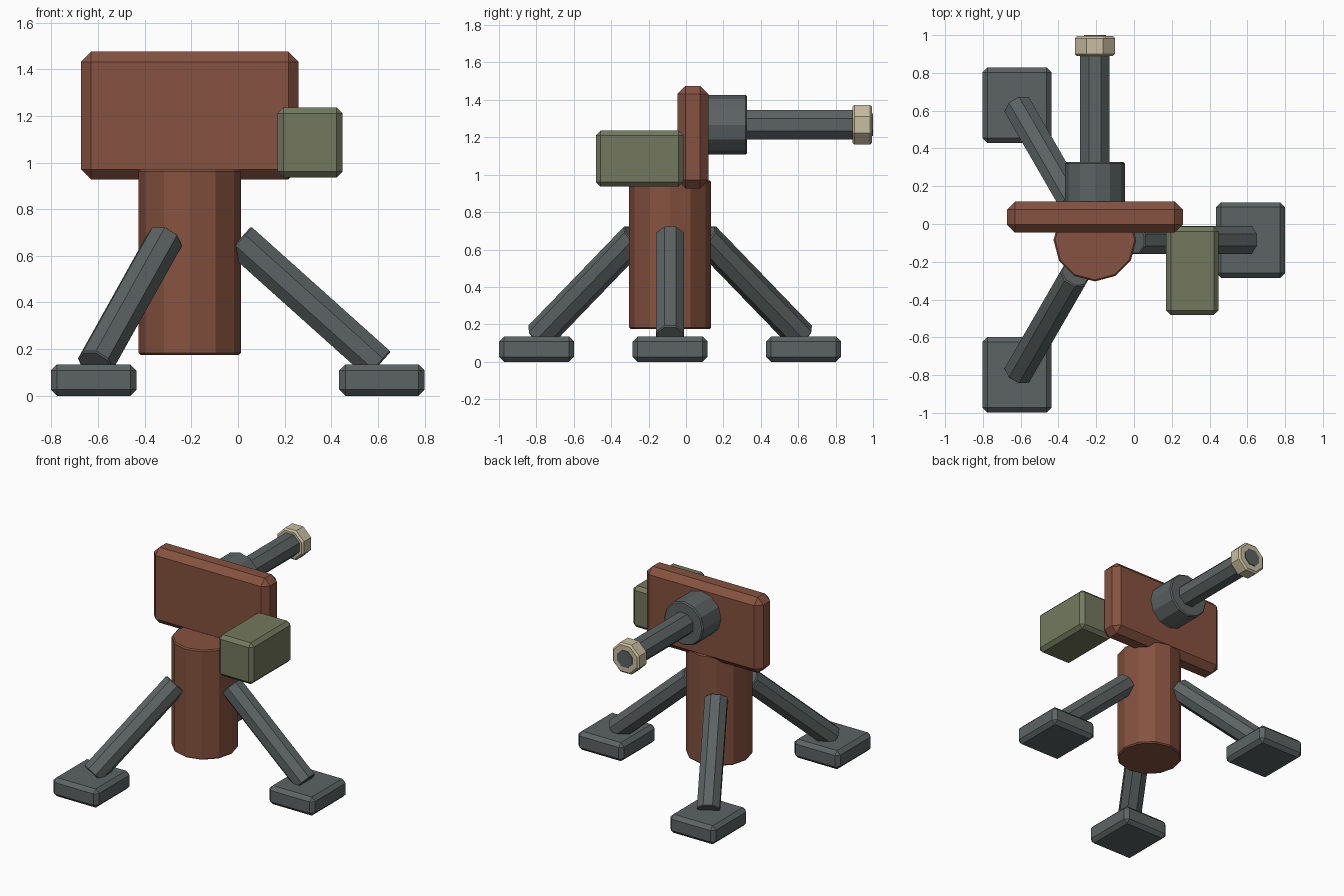
import bpy, bmesh, math
from mathutils import Vector, Matrix

if "Cube" in bpy.data.objects:
    bpy.data.objects.remove(bpy.data.objects["Cube"])


def material(name, rgb):
    m = bpy.data.materials.new(name)
    m.diffuse_color = (*rgb, 1)
    m.use_nodes = True
    m.node_tree.nodes["Principled BSDF"].inputs["Base Color"].default_value = m.diffuse_color
    return m


RUST = material("rust brown", (0.235, 0.084, 0.05))
GREY = material("gunmetal grey", (0.107, 0.127, 0.124))
OLIVE = material("olive green", (0.174, 0.191, 0.112))
CREAM = material("pale cream", (0.578, 0.515, 0.352))


def finish(name, bm, mat, bevel):
    bmesh.ops.recalc_face_normals(bm, faces=bm.faces)
    me = bpy.data.meshes.new(name)
    bm.to_mesh(me)
    bm.free()
    me.materials.append(mat)
    ob = bpy.data.objects.new(name, me)
    bpy.context.collection.objects.link(ob)
    if bevel:
        mod = ob.modifiers.new("bevel", 'BEVEL')
        mod.width = bevel
        mod.segments = 1
        mod.limit_method = 'ANGLE'
        mod.angle_limit = math.radians(60)
    return ob


def box(name, centre, size, mat, bevel):
    bm = bmesh.new()
    bmesh.ops.create_cube(bm, size=1)
    for v in bm.verts:
        v.co = Vector(a * b for a, b in zip(v.co, size)) + Vector(centre)
    return finish(name, bm, mat, bevel)


def rod(name, start, end, apothem, sides, mat, bevel=0.006, flat=True):
    """Prism between two points; flat puts a face, not an edge, on top."""
    start, end = Vector(start), Vector(end)
    d = (end - start).normalized()
    ref = Vector((0, 0, 1)) if abs(d.z) < 0.99 else Vector((0, 1, 0))
    side = d.cross(ref).normalized()
    up = side.cross(d)
    r = apothem / math.cos(math.pi / sides) if flat else apothem
    phase = math.pi / sides if flat else 0
    bm = bmesh.new()
    rings = []
    for p in (start, end):
        ring = []
        for i in range(sides):
            a = phase + 2 * math.pi * i / sides
            ring.append(bm.verts.new(p + (side * math.sin(a) + up * math.cos(a)) * r))
        rings.append(ring)
        bm.faces.new(ring)
    for i in range(sides):
        j = (i + 1) % sides
        bm.faces.new((rings[0][i], rings[0][j], rings[1][j], rings[1][i]))
    return finish(name, bm, mat, bevel)


CX, CY = -0.207, -0.085

# Central column
rod("column", (CX, CY, 0.175), (CX, CY, 0.97), 0.219, 12, RUST, 0.008, flat=False)

# Three legs with foot pads
for i in range(3):
    a = math.radians(120 * i)
    c, s = math.cos(a), math.sin(a)
    rod(f"leg_{i + 1}", (CX + 0.213 * c, CY + 0.213 * s, 0.67),
        (CX + 0.812 * c, CY + 0.812 * s, 0.133), 0.075, 8, GREY)
    box(f"foot_{i + 1}", (CX + 0.824 * c, CY + 0.824 * s, 0.0675),
        (0.366, 0.4, 0.135), GREY, 0.026)

# Shield plate and side ammunition box
box("shield", (CX, 0.037, 1.201), (0.933, 0.165, 0.549), RUST, 0.044)
box("ammo_box", (0.309, -0.248, 1.086), (0.278, 0.468, 0.3), OLIVE, 0.025)

# Barrel assembly along +y
BZ = 1.267
rod("barrel_collar", (CX, 0.05, BZ), (CX, 0.327, BZ), 0.159, 12, GREY, 0.008, flat=False)
rod("barrel", (CX, 0.25, BZ), (CX, 0.95, BZ), 0.078, 8, GREY, 0)
rod("muzzle_ring", (CX, 0.889, BZ), (CX, 0.995, BZ), 0.1065, 8, CREAM, 0.012)
rod("bore", (CX, 0.9, BZ), (CX, 1.0, BZ), 0.059, 8, GREY, 0)
